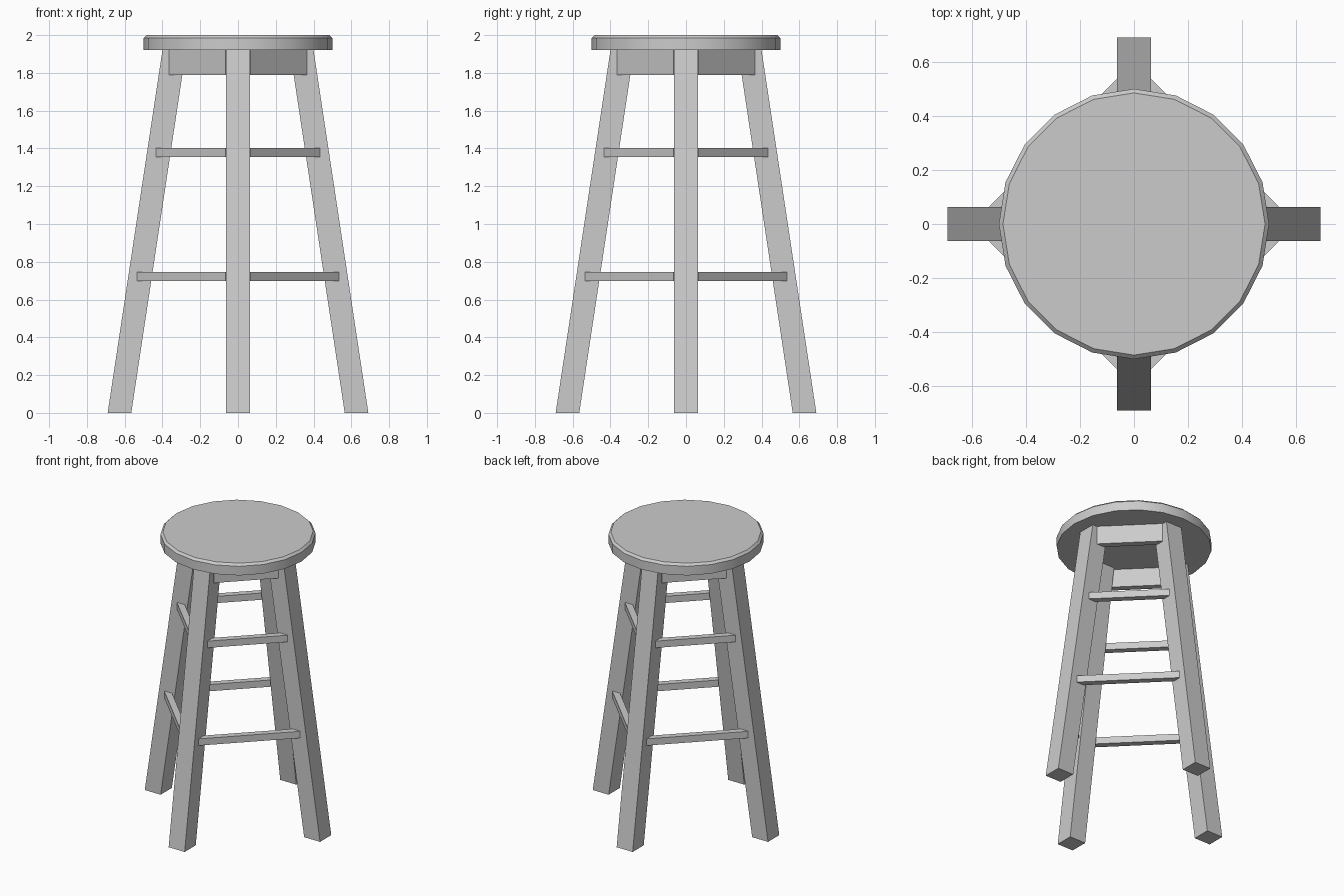
import bpy, bmesh
from math import radians, pi, sqrt
from mathutils import Matrix, Vector

if "Cube" in bpy.data.objects:
    bpy.data.objects.remove(bpy.data.objects["Cube"])

SEAT_BOTTOM = 1.92


def make_object(name, bm):
    bmesh.ops.recalc_face_normals(bm, faces=bm.faces[:])
    mesh = bpy.data.meshes.new(name)
    bm.to_mesh(mesh)
    bm.free()
    obj = bpy.data.objects.new(name, mesh)
    bpy.context.collection.objects.link(obj)
    return obj


def box(name, size, matrix):
    bm = bmesh.new()
    bmesh.ops.create_cube(bm, size=1)
    bmesh.ops.scale(bm, vec=size, verts=bm.verts[:])
    bmesh.ops.transform(bm, matrix=matrix, verts=bm.verts[:])
    return make_object(name, bm)


# Seat: 20-sided disc with a chamfered top rim
bm = bmesh.new()
bmesh.ops.create_cone(bm, cap_ends=True, segments=20, radius1=0.5, radius2=0.5,
                      depth=2 - SEAT_BOTTOM,
                      matrix=Matrix.Translation((0, 0, (2 + SEAT_BOTTOM) / 2)))
rim = [e for e in bm.edges if all(v.co.z > 1.99 for v in e.verts)]
bmesh.ops.bevel(bm, geom=rim, offset=0.015, segments=1, affect='EDGES')
seat = make_object("seat", bm)
bpy.context.view_layer.objects.active = seat
seat.select_set(True)
bpy.ops.object.shade_smooth_by_angle(angle=radians(30))

# Legs: square posts sheared inwards towards the seat
for i, side in enumerate(("right", "back", "left", "front")):
    spin = Matrix.Rotation(i * pi / 2, 4, 'Z')
    bm = bmesh.new()
    bmesh.ops.create_cube(bm, size=1)
    for v in bm.verts:
        top = v.co.z > 0
        v.co = Vector(((0.3375 if top else 0.6275) + v.co.x * 0.125,
                       v.co.y * 0.126, SEAT_BOTTOM if top else 0))
    bmesh.ops.transform(bm, matrix=spin, verts=bm.verts[:])
    make_object(side + "_leg", bm)

# Aprons and rungs: diagonal bars between neighbouring legs
# (name, outer end distance, bottom z, top z)
BARS = (("apron", 0.365, 1.79, SEAT_BOTTOM),
        ("upper_rung", 0.435, 1.355, 1.403),
        ("lower_rung", 0.535, 0.698, 0.746))
THICK, INSET = 0.044, 0.065
for i, corner in enumerate(("back_right", "back_left", "front_left", "front_right")):
    spin = Matrix.Rotation(pi / 4 + i * pi / 2, 4, 'Z')
    for part, reach, z0, z1 in BARS:
        dist = (reach + INSET) / sqrt(2) - THICK / 2
        length = (reach - INSET) * sqrt(2)
        box(f"{corner}_{part}", (THICK, length, z1 - z0),
            spin @ Matrix.Translation((dist, 0, (z0 + z1) / 2)))
